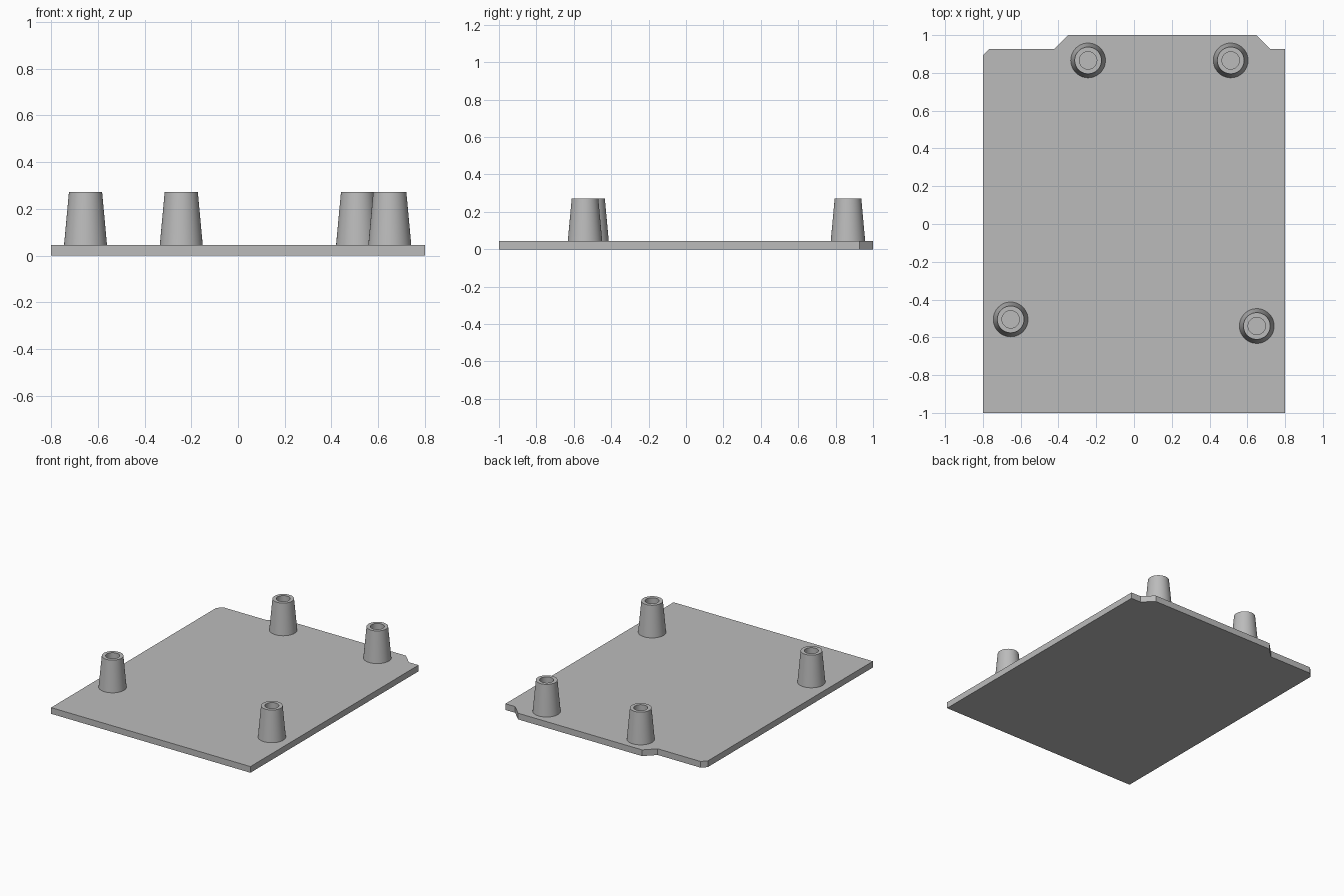
import bpy, bmesh, math

if "Cube" in bpy.data.objects:
    bpy.data.objects.remove(bpy.data.objects["Cube"])

PLATE_TOP = 0.045
POST_TOP = 0.272

grey = bpy.data.materials.new("plastic grey")
grey.diffuse_color = (0.5, 0.5, 0.5, 1)
grey.use_nodes = True
grey.node_tree.nodes["Principled BSDF"].inputs["Base Color"].default_value = grey.diffuse_color


def finish(name, bm):
    bmesh.ops.recalc_face_normals(bm, faces=bm.faces)
    mesh = bpy.data.meshes.new(name)
    bm.to_mesh(mesh)
    bm.free()
    mesh.materials.append(grey)
    obj = bpy.data.objects.new(name, mesh)
    bpy.context.collection.objects.link(obj)
    return obj


# Base plate: outline with a raised tab and clipped corner at the back
outline = [(-0.8, -1), (0.8, -1), (0.8, 0.927), (0.722, 0.927), (0.648, 1),
           (-0.348, 1), (-0.422, 0.927), (-0.765, 0.927), (-0.8, 0.893)]
bm = bmesh.new()
face = bm.faces.new([bm.verts.new((x, y, 0)) for x, y in outline])
ext = bmesh.ops.extrude_face_region(bm, geom=[face], use_keep_orig=True)
top = [v for v in ext["geom"] if isinstance(v, bmesh.types.BMVert)]
bmesh.ops.translate(bm, verts=top, vec=(0, 0, PLATE_TOP))
finish("base_plate", bm)


# Tapered standoff with a blind screw hole, turned from a profile
def standoff(name, x, y, sides=64):
    profile = [(0.092, PLATE_TOP), (0.071, POST_TOP),
               (0.046, POST_TOP), (0.046, PLATE_TOP)]
    bm = bmesh.new()
    rings = []
    for r, z in profile:
        rings.append([bm.verts.new((r * math.cos(2 * math.pi * i / sides),
                                    r * math.sin(2 * math.pi * i / sides), z))
                      for i in range(sides)])
    for a, b in zip(rings, rings[1:]):
        for i in range(sides):
            j = (i + 1) % sides
            bm.faces.new((a[i], a[j], b[j], b[i]))
    # underside ring, resting on the plate
    for i in range(sides):
        j = (i + 1) % sides
        bm.faces.new((rings[3][i], rings[3][j], rings[0][j], rings[0][i]))
    obj = finish(name, bm)
    obj.location = (x, y, 0)
    bpy.ops.object.select_all(action='DESELECT')
    obj.select_set(True)
    bpy.context.view_layer.objects.active = obj
    bpy.ops.object.shade_smooth_by_angle(angle=math.radians(30))


for name, x, y in [("standoff_back_left", -0.243, 0.866),
                   ("standoff_back_right", 0.512, 0.866),
                   ("standoff_front_left", -0.653, -0.505),
                   ("standoff_front_right", 0.65, -0.54)]:
    standoff(name, x, y)
